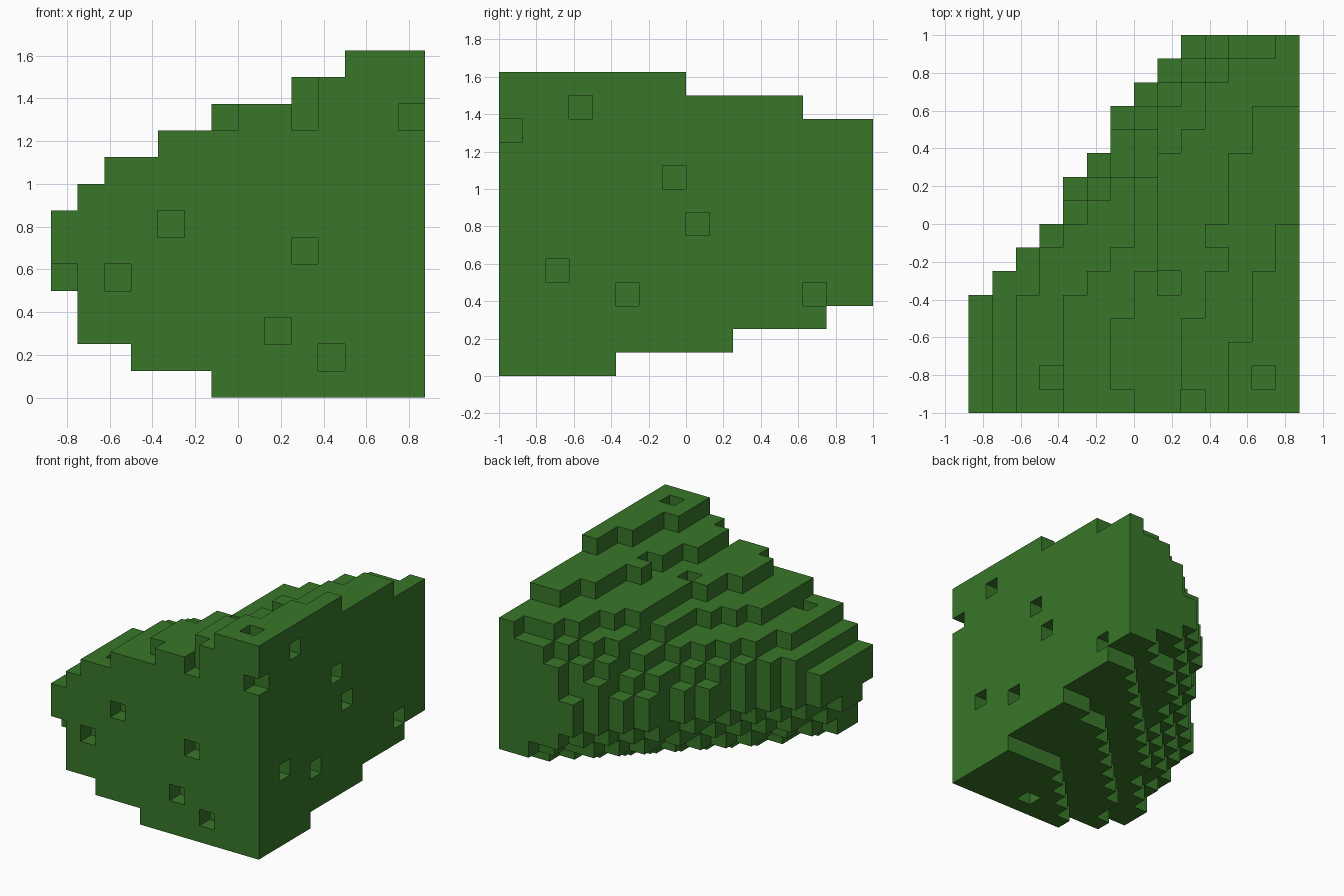
import bpy
import bmesh
from mathutils import Vector

CELL = 0.125
COLS, ROWS = 14, 16
KNOT_STEP = 2

if "Cube" in bpy.data.objects:
    bpy.data.objects.remove(bpy.data.objects["Cube"], do_unlink=True)

# Outline of each layer, bottom to top: width in cells, measured from the
# flat side, at evenly spaced depths from the flat front towards the back.
# A short outline ends before it reaches the back.
MIDDLE = (14, 14, 14, 12, 10.2, 8.9, 8, 6, 4)
LAYERS = [
    (8, 6, 4, -4),
    (10.8, 9.8, 8, 6, 4.4, 0.4),
    (13, 12, 10, 9, 7, 5, 3.4, 0.4),
    (13, 12.6, 12, 10, 8, 7, 6, 3.2, 1),
    (14, 13.6, 13, 11, 9, 8, 7, 5, 3),
    MIDDLE,
    MIDDLE,
    (13, 13, 13, 12, 10, 8, 7, 5.6, 2.4),
    (12, 12, 11.6, 11, 9, 7, 6, 5, 3),
    (10, 10, 10, 7.8, 7, 6, 6, 4, 2),
    (8, 8, 7, 6, 6, 6, 4, 3, -1),
    (5, 5, 4, 4, 3, 2.6, 2, -2),
    (3, 2.8, 2, 1, 0),
]

# Single missing blocks on each exposed side
FRONT_GAPS = [(4, 6), (9, 5), (2, 4), (0, 4), (8, 2), (10, 1),
              (13, 10), (6, 10), (9, 10), (9, 11)]
SIDE_GAPS = [(3, 11), (7, 8), (8, 6), (2, 4), (5, 3), (13, 3)]
OTHER_GAPS = {(12, 1, 12), (8, 5, 10), (3, 1, 8), (10, 6, 11), (9, 1, 0)}


def layer_width(knots, row):
    """Interpolate the width of a layer at one row, in whole cells."""
    n = row // KNOT_STEP
    if n + 1 >= len(knots):
        return 0
    t = row / KNOT_STEP - n
    width = knots[n] * (1 - t) + knots[n + 1] * t
    return max(0, min(COLS, int(width + 0.5)))


def filled_cells():
    cells = set()
    for k, knots in enumerate(LAYERS):
        for j in range(ROWS):
            for i in range(COLS - layer_width(knots, j), COLS):
                cells.add((i, j, k))
    cells -= {(i, 0, k) for i, k in FRONT_GAPS}
    cells -= {(COLS - 1, j, k) for j, k in SIDE_GAPS}
    return cells - OTHER_GAPS


def add_exposed_faces(bm, cells):
    """Add a square wherever a block borders empty space."""
    origin = Vector((-COLS / 2, -ROWS / 2, 0))
    half = Vector((0.5, 0.5, 0.5))
    for cell in sorted(cells):
        centre = origin + Vector(cell) + half
        for axis in range(3):
            for sign in (-1, 1):
                beside = list(cell)
                beside[axis] += sign
                if tuple(beside) in cells:
                    continue
                normal, u, v = Vector(), Vector(), Vector()
                normal[axis] = sign / 2
                u[(axis + 1) % 3] = sign / 2
                v[(axis + 2) % 3] = 1 / 2
                corners = (-u - v, u - v, u + v, v - u)
                bm.faces.new([bm.verts.new((centre + normal + c) * CELL)
                              for c in corners])


# Leaf colour
green = bpy.data.materials.new("leaf green")
green.use_nodes = True
colour = (0.04, 0.18, 0.022, 1)
green.diffuse_color = colour
green.node_tree.nodes["Principled BSDF"].inputs["Base Color"].default_value = colour

# Foliage block
bm = bmesh.new()
add_exposed_faces(bm, filled_cells())
bmesh.ops.remove_doubles(bm, verts=bm.verts[:], dist=CELL / 100)
mesh = bpy.data.meshes.new("foliage")
bm.to_mesh(mesh)
bm.free()
mesh.materials.append(green)
foliage = bpy.data.objects.new("foliage", mesh)
bpy.context.collection.objects.link(foliage)
